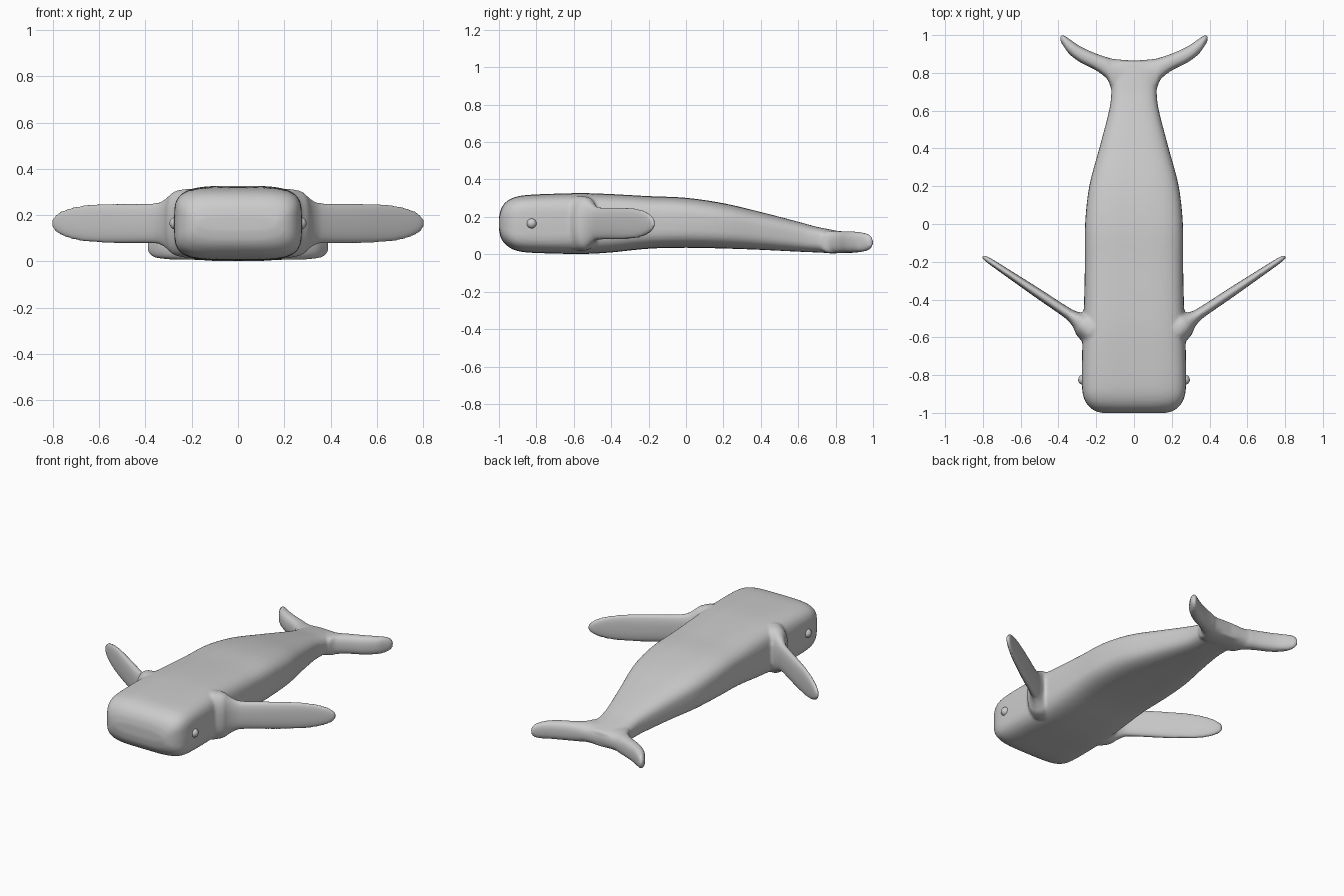
import bpy, bmesh, math
from mathutils import Vector

if "Cube" in bpy.data.objects:
    bpy.data.objects.remove(bpy.data.objects["Cube"])

grey = bpy.data.materials.new("whale grey")
grey.diffuse_color = (0.6, 0.6, 0.6, 1)
grey.use_nodes = True
grey.node_tree.nodes["Principled BSDF"].inputs["Base Color"].default_value = grey.diffuse_color


def spline(rows, steps=4):
    """Smooth list of stations through the given rows (Catmull-Rom)."""
    out = []
    for i in range(len(rows) - 1):
        a, b, c, d = (rows[min(max(i + k, 0), len(rows) - 1)] for k in (-1, 0, 1, 2))
        for s in range(steps):
            t = s / steps
            out.append([q + 0.5 * t * (r - p + t * (2*p - 5*q + 4*r - u + t * (3*(q - r) + u - p)))
                        for p, q, r, u in zip(a, b, c, d)])
    return out + [list(rows[-1])]


def loft(bm, sections, n=40):
    """Skin superellipse rings: (centre, axis u, axis v, exponent)."""
    rings = []
    for centre, u, v, e in sections:
        ring = []
        for k in range(n):
            a = 2 * math.pi * k / n
            c, s = math.cos(a), math.sin(a)
            ring.append(bm.verts.new(centre + u * math.copysign(abs(c) ** (2 / e), c)
                                     + v * math.copysign(abs(s) ** (2 / e), s)))
        rings.append(ring)
    for r0, r1 in zip(rings, rings[1:]):
        for k in range(n):
            bm.faces.new((r0[k], r0[(k + 1) % n], r1[(k + 1) % n], r1[k]))
    bm.faces.new(rings[0][::-1])
    bm.faces.new(rings[-1])


def new_object(name, bm):
    bmesh.ops.recalc_face_normals(bm, faces=bm.faces)
    mesh = bpy.data.meshes.new(name)
    bm.to_mesh(mesh)
    bm.free()
    mesh.materials.append(grey)
    for p in mesh.polygons:
        p.use_smooth = True
    ob = bpy.data.objects.new(name, mesh)
    bpy.context.collection.objects.link(ob)
    return ob


bm = bmesh.new()

# torso: y, half width, bottom, top, squareness
torso = [(-1.0, .17, .135, .195, 3), (-.99, .205, .088, .24, 3.5), (-.965, .24, .053, .278, 4),
         (-.92, .266, .024, .304, 4.3), (-.85, .276, .01, .317, 4.3), (-.7, .275, .004, .324, 4.2),
         (-.55, .27, .002, .327, 4), (-.4, .264, .01, .322, 3.8), (-.2, .26, .03, .311, 3.6),
         (0, .259, .035, .302, 3.5), (.2, .237, .031, .273, 3.3), (.4, .184, .024, .226, 3.1),
         (.6, .132, .014, .174, 3), (.7, .12, .01, .147, 3), (.8, .12, .007, .127, 3),
         (.86, .11, .02, .112, 3)]
loft(bm, [(Vector((0, y, (lo + hi) / 2)), Vector((w, 0, 0)), Vector((0, 0, (hi - lo) / 2)), e)
          for y, w, lo, hi, e in spline(torso)])

# tail flukes: x, leading y, trailing y, half height
fluke = [(0, .69, .865, .06), (.11, .71, .874, .06), (.14, .765, .882, .059), (.2, .813, .902, .058),
         (.28, .853, .938, .057), (.34, .897, .978, .052), (.372, .94, .999, .042), (.39, .968, .998, .02)]
half = spline(fluke)
whole = [[-r[0]] + r[1:] for r in half[:0:-1]] + half
loft(bm, [(Vector((x, (a + b) / 2, .065)), Vector((0, (b - a) / 2, 0)), Vector((0, 0, h)), 2.5)
          for x, a, b, h in whole])

# flippers: distance from root, half thickness, half height
flipper = [(-.06, .085, .15), (.0, .07, .14), (.03, .05, .122), (.07, .034, .098), (.12, .028, .087),
           (.3, .025, .086), (.43, .021, .083), (.53, .018, .072), (.6, .015, .052), (.635, .011, .03),
           (.647, .006, .012)]
for side in (1, -1):
    root = Vector((side * .265, -.53, .165))
    along = Vector((side * .545, .365, 0)).normalized()
    across = Vector((-along.y, along.x, 0))
    loft(bm, [(root + along * d, across * t, Vector((0, 0, h)), 2.4) for d, t, h in spline(flipper)])

# fuse everything into one soft skin
body = new_object("whale_body", bm)
fuse = body.modifiers.new("fuse", 'REMESH')
fuse.mode = 'VOXEL'
fuse.voxel_size = .009
fuse.use_smooth_shade = True
soften = body.modifiers.new("soften", 'SMOOTH')
soften.factor = .5
soften.iterations = 5

# eyes
for name, side in (("eye_left", 1), ("eye_right", -1)):
    bm = bmesh.new()
    bmesh.ops.create_uvsphere(bm, u_segments=20, v_segments=12, radius=.027)
    eye = new_object(name, bm)
    eye.location = (side * .269, -.825, .165)
